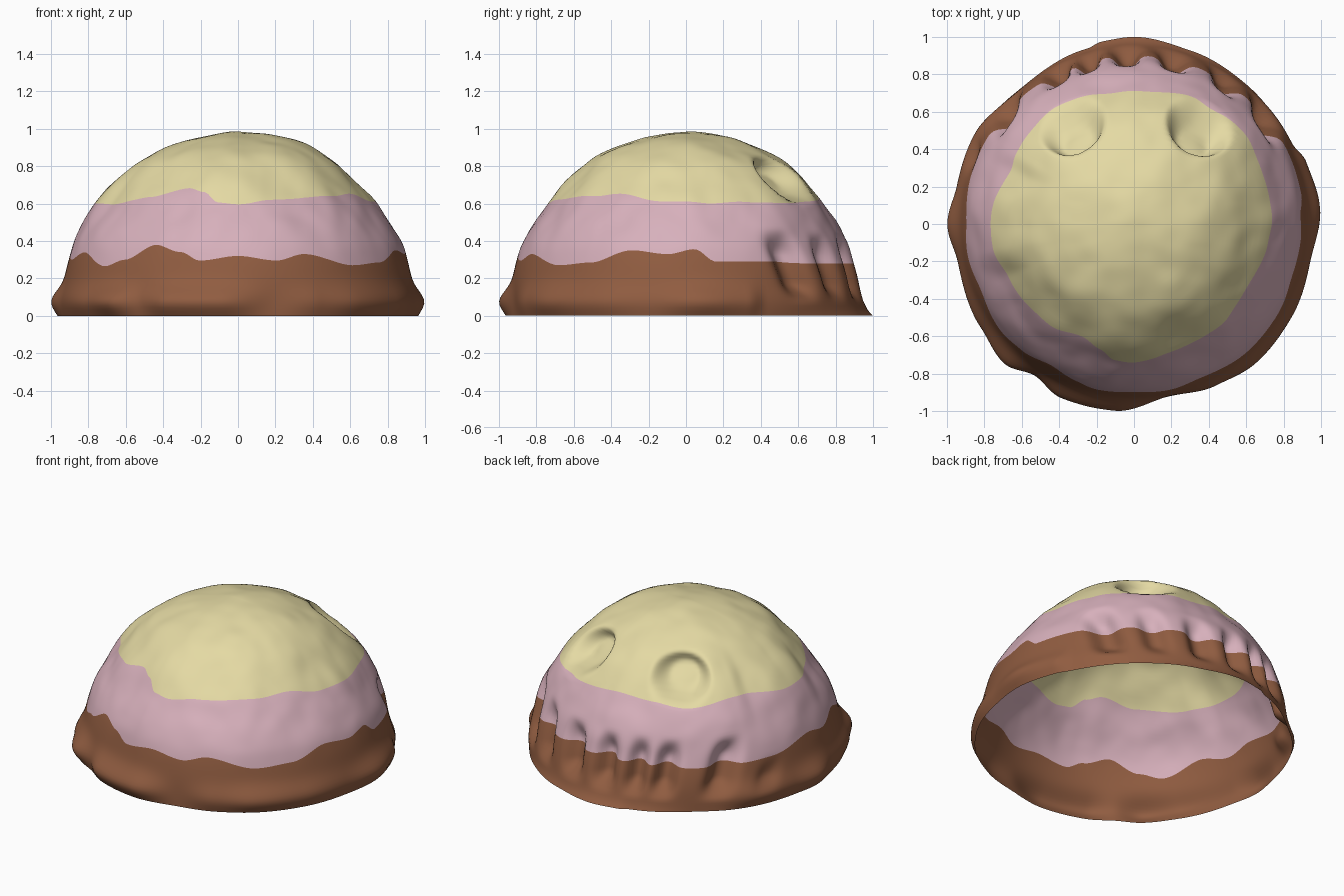
import bpy, bmesh, math
from mathutils import Vector, noise

if "Cube" in bpy.data.objects:
    bpy.data.objects.remove(bpy.data.objects["Cube"])

SEG = 300
HEIGHT, RAD, POW = 0.98, 0.94, 2.2

# (angle, value) keys round the dome; angle in degrees from +x towards +y
RIM = [(5, 1.0), (20, .98), (27, .95), (51, .96), (72, .975), (90, 1.0), (100, .99),
       (105, .97), (129, .945), (150, .98), (168, .97), (180, 1.0), (192, .965),
       (214, .99), (227, 1.02), (237, .97), (247, 1.01), (264, 1.005), (282, .94),
       (297, .97), (311, .99), (330, .98), (348, .965)]
BROWN_TOP = [(3, .355), (10, .29), (34, .29), (46, .28), (90, .28), (130, .27), (160, .28),
             (180, .33), (191, .3), (203, .34), (219, .265), (228, .3), (240, .38),
             (250, .34), (257, .295), (270, .32), (283, .295), (293, .33), (312, .27),
             (326, .285), (341, .35), (354, .33)]
PINK_TOP = [(10, .6), (23, .61), (41, .6), (60, .61), (90, .63), (110, .62), (125, .6),
            (150, .64), (180, .6), (203, .6), (229, .63), (247, .68), (255, .66),
            (262, .61), (270, .6), (285, .62), (311, .635), (329, .65), (350, .61)]
# flattening of the dome at mid height
FLAT = [(4, .03), (45, 0), (60, 0), (98, .025), (119, 0), (149, 0), (157, .02), (178, 0),
        (190, 0), (203, .03), (238, .045), (264, .015), (291, .04), (314, .03), (340, .04)]
# grooves between the teeth: angle, half width, depth, top height
GROOVES = [(38, 5.5, .09, .45), (57, 4.5, .06, .43), (76, 4.5, .08, .42), (92.5, 4, .085, .42),
           (106, 3.5, .08, .42), (117.5, 4, .085, .42), (140, 5, .085, .43),
           (160, 4.5, .03, .27)]
# eye sockets: centre and radius
SOCKETS = [(Vector((-.32, .51, .72)), .2), (Vector((.34, .51, .72)), .2)]


def smooth(a, b, x):
    t = min(1, max(0, (x - a) / (b - a)))
    return t * t * (3 - 2 * t)


def around(keys, deg):
    """Smoothly interpolate keys round a full turn."""
    pts = [(keys[-1][0] - 360, keys[-1][1])] + keys + [(keys[0][0] + 360, keys[0][1])]
    for (a, u), (b, v) in zip(pts, pts[1:]):
        if a <= deg <= b:
            return u + (v - u) * smooth(a, b, deg)


def radius(z):
    return RAD * math.sqrt(max(0, 1 - (z / HEIGHT) ** POW))


def height(r):
    return HEIGHT * max(0, 1 - (r / RAD) ** 2) ** (1 / POW)


def sculpt(deg, r, z):
    """Turn a point of the plain dome into the finished surface."""
    a = math.radians(deg)
    back = smooth(.5, .9, math.sin(a))
    # flattened patches
    r -= around(FLAT, deg) * smooth(.35, .6, z) * (1 - smooth(.68, .9, z))
    r *= 1 - .012 * back * smooth(.12, .35, z) * (1 - smooth(.6, .9, z))
    # uneven lip, a low flare on the face side
    bulge = math.exp(-((z - .075) / .08) ** 2)
    flare = math.exp(-z / .05) * (1 - smooth(.1, .2, z))
    r += (around(RIM, deg) - .94) * (bulge * (1 - back) + flare * back)
    # tooth grooves, leaning towards the middle of the face
    for g, w, depth, top in GROOVES:
        lean = g + 20 * (z - .28) * (g - 90) / 50
        r -= depth * math.exp(-abs((deg - lean) / w) ** 2.6) * smooth(.06, .18, z) \
            * (1 - smooth(top - .13, top + .03, z))
    p = Vector((r * math.cos(a), r * math.sin(a), z))
    # soft lumps
    lump = noise.noise(p * 4.5) * .014 + noise.noise(p * 9) * .005
    p += p.normalized() * lump * smooth(.2, .55, z)
    # eye sockets, pushed back and inwards so that the brow overhangs
    for c, w in SOCKETS:
        f = 1 - smooth(.42, 1.0, (p - c).length / w)
        p += Vector((-.12 * c.x, -.1, -.03)) * f
    return p


def material(name, rgb):
    m = bpy.data.materials.new(name)
    m.diffuse_color = (*rgb, 1)
    m.use_nodes = True
    m.node_tree.nodes["Principled BSDF"].inputs["Base Color"].default_value = m.diffuse_color
    return m


bm = bmesh.new()
N_BROWN, N_PINK, N_CREAM = 16, 18, 30
columns = []
for i in range(SEG):
    deg = i * 360 / SEG
    zb, zp = around(BROWN_TOP, deg), around(PINK_TOP, deg)
    rings = [zb * k / N_BROWN for k in range(N_BROWN)]
    rings += [zb + (zp - zb) * k / N_PINK for k in range(N_PINK)]
    pts = [(radius(z), z) for z in rings]
    for k in range(N_CREAM):
        r = radius(zp) * (1 - k / N_CREAM)
        pts.append((r, height(r)))
    columns.append([bm.verts.new(sculpt(deg, r, z)) for r, z in pts])

# colour bands follow the rings
pole = bm.verts.new(sculpt(0, 0, HEIGHT))
for i in range(SEG):
    a, b = columns[i], columns[(i + 1) % SEG]
    for k in range(len(a) - 1):
        f = bm.faces.new((a[k], b[k], b[k + 1], a[k + 1]))
        f.material_index = 0 if k < N_BROWN else 1 if k < N_BROWN + N_PINK else 2
        f.smooth = True
    f = bm.faces.new((a[-1], b[-1], pole))
    f.material_index = 2
    f.smooth = True

mesh = bpy.data.meshes.new("layered_dome")
bm.to_mesh(mesh)
bm.free()
for name, rgb in (("brown", (.28, .108, .052)), ("pink", (.68, .435, .50)),
                  ("cream yellow", (.78, .70, .37))):
    mesh.materials.append(material(name, rgb))
dome = bpy.data.objects.new("layered_dome", mesh)
bpy.context.collection.objects.link(dome)
